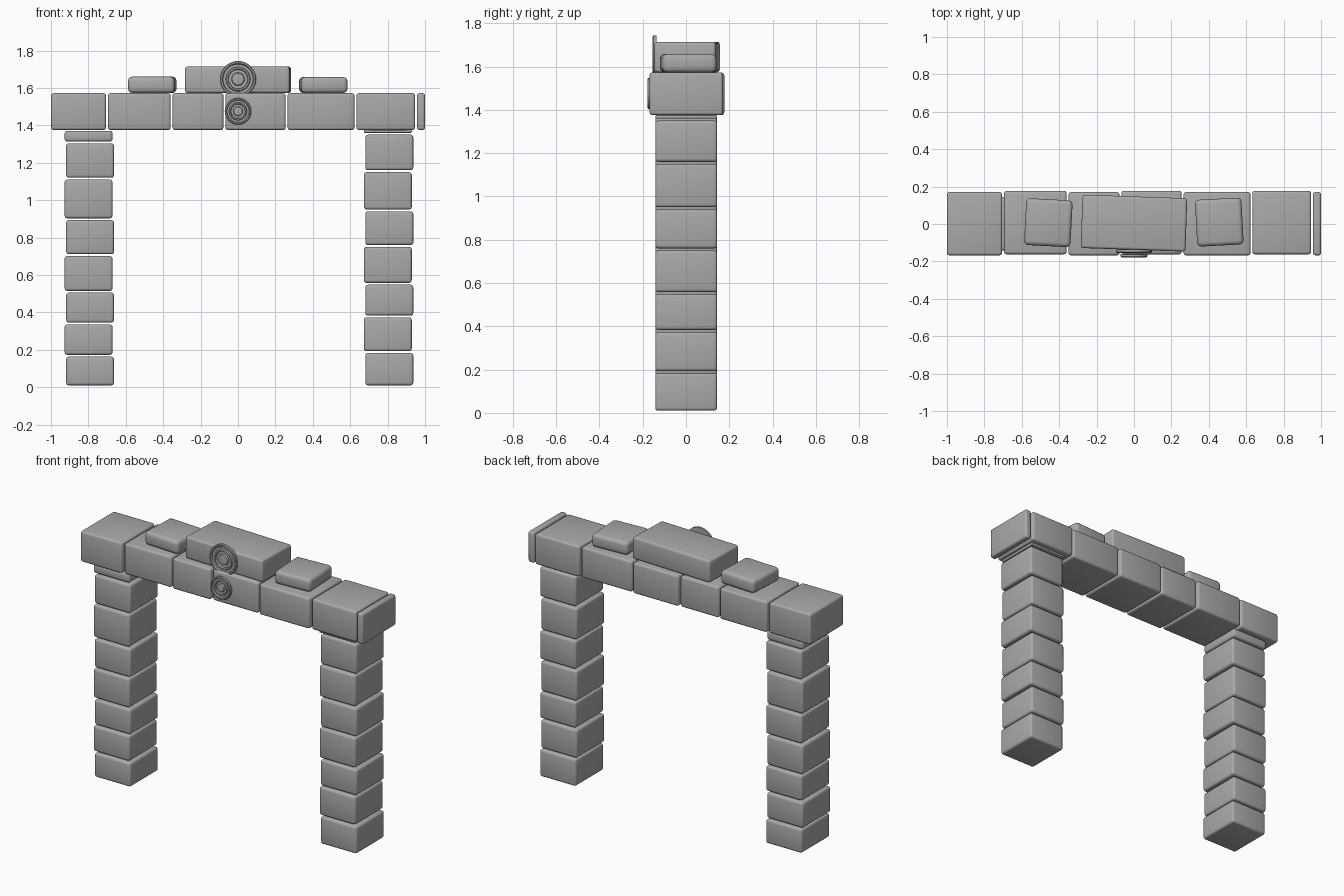
import bpy, bmesh, math
from mathutils import Matrix

cube = bpy.data.objects.get("Cube")
if cube:
    bpy.data.objects.remove(cube)

stone = bpy.data.materials.new("grey_stone")
stone.use_nodes = True
GREY = (0.4, 0.4, 0.4, 1)
stone.diffuse_color = GREY
stone.node_tree.nodes["Principled BSDF"].inputs["Base Color"].default_value = GREY


def finish(bm, name):
    bmesh.ops.recalc_face_normals(bm, faces=bm.faces)
    mesh = bpy.data.meshes.new(name)
    bm.to_mesh(mesh)
    bm.free()
    mesh.materials.append(stone)
    obj = bpy.data.objects.new(name, mesh)
    bpy.context.collection.objects.link(obj)
    bpy.ops.object.select_all(action='DESELECT')
    obj.select_set(True)
    bpy.context.view_layer.objects.active = obj
    bpy.ops.object.shade_smooth_by_angle(angle=math.radians(35))
    return obj


def block(name, x, y, z, turn=0, edge=0.014):
    """Rounded stone between (low, high) pairs, turned about z in degrees."""
    spans = (x, y, z)
    size = [b - a for a, b in spans]
    mid = [(a + b) / 2 for a, b in spans]
    bm = bmesh.new()
    bmesh.ops.create_cube(bm, size=1)
    bmesh.ops.scale(bm, vec=size, verts=bm.verts)
    bmesh.ops.bevel(bm, geom=bm.edges[:], offset=min(edge, min(size) * 0.3),
                    segments=3, profile=0.5, affect='EDGES')
    bmesh.ops.transform(bm, verts=bm.verts, matrix=Matrix.Translation(mid)
                        @ Matrix.Rotation(math.radians(turn), 4, 'Z'))
    return finish(bm, name)


def medallion(name, radius, back, depth, z):
    """Turned disc with a raised rim, an inner ring and a centre boss."""
    profile = [(0, 0), (1, 0), (1, .8), (.95, 1), (.87, 1), (.82, .5),
               (.68, .5), (.64, .9), (.56, .9), (.52, .4), (.36, .4),
               (.32, .9), (.22, 1), (0, 1)]
    bm = bmesh.new()
    verts = [bm.verts.new((r * radius, back - h * depth, z)) for r, h in profile]
    edges = [bm.edges.new(pair) for pair in zip(verts, verts[1:])]
    bmesh.ops.spin(bm, geom=verts + edges, cent=(0, 0, z), axis=(0, 1, 0),
                   angle=math.tau, steps=40)
    bmesh.ops.remove_doubles(bm, verts=bm.verts, dist=0.0001)
    return finish(bm, name)


# Pillars: stacked stones, alternately nudged sideways
PILLAR_Y = (-0.142, 0.144)
pillars = {
    "right": (-0.795, [0.01, 0.168, 0.34, 0.51, 0.706, 0.898, 1.115, 1.308, 1.376]),
    "left": (0.805, [0.01, 0.188, 0.378, 0.553, 0.755, 0.945, 1.155, 1.355, 1.38]),
}
for side, (cx, levels) in pillars.items():
    for i, (low, high) in enumerate(zip(levels, levels[1:])):
        x = cx + (0.004 if i % 2 == 0 else -0.004)
        gap = 0.005 if i else 0
        block(f"{side}_pillar_stone_{i + 1}", (x - 0.128, x + 0.128), PILLAR_Y,
              (low + gap, high - 0.005))

# Lintel: a row of wide stones with a thin end slab
joints = [-1.0, -0.70, -0.355, -0.073, 0.26, 0.628, 0.952, 1.0]
for i, (a, b) in enumerate(zip(joints, joints[1:])):
    shift = 0.003 if i % 2 else -0.003
    block(f"lintel_stone_{i + 1}", (a + (0.005 if i else 0), b - (0.005 if b < 1 else 0)),
          (-0.165 + shift, 0.174 + shift), (1.375, 1.572))

# Cap stones on top of the lintel
block("centre_cap_stone", (-0.28, 0.28), (-0.138, 0.147), (1.573, 1.714), -2)
block("right_cap_stone", (-0.582, -0.334), (-0.118, 0.132), (1.573, 1.66), -3, 0.022)
block("left_cap_stone", (0.332, 0.58), (-0.115, 0.135), (1.573, 1.658), 3, 0.022)

# Round carved medallions on the front
medallion("upper_medallion", 0.097, -0.136, 0.018, 1.647)
medallion("lower_medallion", 0.071, -0.16, 0.018, 1.475)
